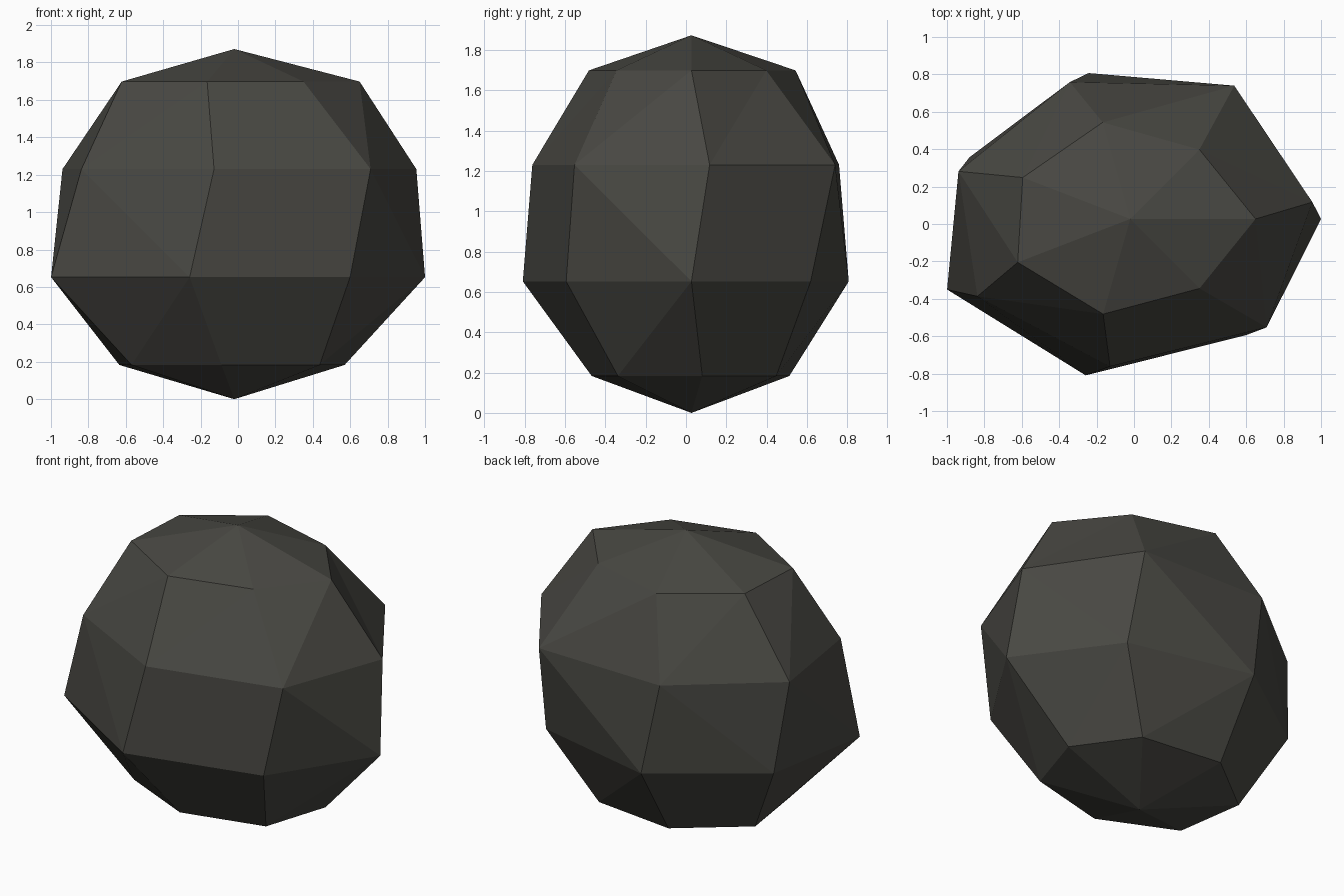
import bpy, bmesh, math

if "Cube" in bpy.data.objects:
    bpy.data.objects.remove(bpy.data.objects["Cube"])

CX, CY, SQUASH, N = -0.02, 0.027, 0.8, 7

# Rings of the boulder from bottom to top: height, twist in degrees, radii
rings = [
    (0.183, 6.5, (0.594, 0.620, 0.643, 0.651, 0.649, 0.622, 0.645)),
    (0.652, 0.0, (1.020, 0.945, 1.000, 0.953, 1.087, 1.072, 0.993)),
    (1.230, 6.6, (0.980, 1.050, 0.970, 0.972, 0.967, 0.992, 1.028)),
    (1.698, 0.0, (0.670, 0.593, 0.662, 0.638, 0.668, 0.652, 0.594)),
]

bm = bmesh.new()
loops = []
for z, twist, radii in rings:
    loop = []
    for k, r in enumerate(radii):
        a = math.radians(twist) + math.tau * k / N
        loop.append(bm.verts.new((CX + r * math.cos(a), CY + SQUASH * r * math.sin(a), z)))
    loops.append(loop)
bottom = bm.verts.new((CX, CY, 0.0))
top = bm.verts.new((CX, CY, 1.872))

# End fans and side facets, split along the shorter diagonal
for k in range(N):
    j = (k + 1) % N
    bm.faces.new((bottom, loops[0][j], loops[0][k]))
    bm.faces.new((top, loops[-1][k], loops[-1][j]))
    for i in range(len(loops) - 1):
        lo, hi = loops[i], loops[i + 1]
        if rings[i][1] > 0:      # lower ring is twisted forward
            bm.faces.new((lo[k], lo[j], hi[j]))
            bm.faces.new((lo[k], hi[j], hi[k]))
        else:                    # upper ring is twisted forward
            bm.faces.new((lo[k], lo[j], hi[k]))
            bm.faces.new((lo[j], hi[j], hi[k]))
bmesh.ops.recalc_face_normals(bm, faces=bm.faces[:])

mesh = bpy.data.meshes.new("boulder")
bm.to_mesh(mesh)
bm.free()

# Dark stone colour
stone = bpy.data.materials.new("dark stone")
stone.diffuse_color = (0.065, 0.064, 0.055, 1.0)
stone.use_nodes = True
stone.node_tree.nodes["Principled BSDF"].inputs["Base Color"].default_value = stone.diffuse_color
mesh.materials.append(stone)
boulder = bpy.data.objects.new("boulder", mesh)
bpy.context.collection.objects.link(boulder)
